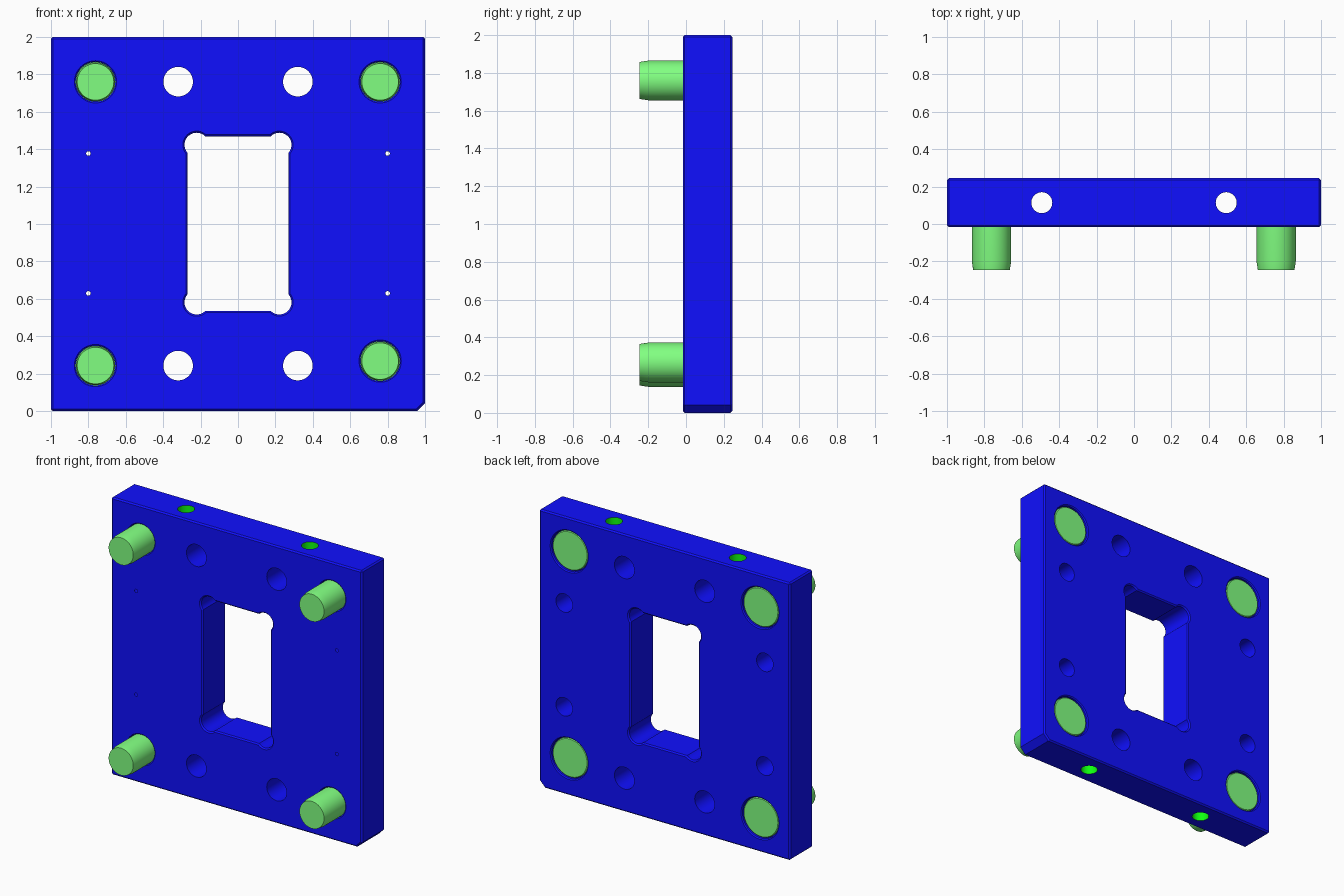
import bpy, bmesh
from math import acos, cos, sin, pi, radians

if "Cube" in bpy.data.objects:
    bpy.data.objects.remove(bpy.data.objects["Cube"])

Y0, Y1 = -0.017, 0.245          # plate front and back
PINS = [(-0.762, 1.76), (0.76, 1.76), (-0.762, 0.243), (0.76, 0.267)]
SEG = 48
SMOOTH = radians(20)


def material(name, rgb):
    m = bpy.data.materials.new(name)
    m.diffuse_color = (*rgb, 1)
    m.use_nodes = True
    m.node_tree.nodes["Principled BSDF"].inputs["Base Color"].default_value = m.diffuse_color
    return m


BLUE = material("blue", (0.005, 0.005, 1.0))
LIGHT = material("light_green", (0.22, 1.0, 0.22))
GREEN = material("hole_green", (0.005, 1.0, 0.005))


def loft(bm, rings, mat=0):
    """Closed solid through a stack of equal-length point rings."""
    vs = [[bm.verts.new(p) for p in r] for r in rings]
    n = len(vs[0])
    faces = [bm.faces.new(vs[0]), bm.faces.new(vs[-1][::-1])]
    for a, b in zip(vs, vs[1:]):
        for i in range(n):
            j = (i + 1) % n
            faces.append(bm.faces.new((a[j], a[i], b[i], b[j])))
    for f in faces:
        f.material_index = mat


def lathe(bm, x, z, profile):
    """Turned solid along y; profile is (radius, y) pairs."""
    loft(bm, [[(x + r * cos(2 * pi * i / SEG), y, z + r * sin(2 * pi * i / SEG))
               for i in range(SEG)] for r, y in profile])


def to_object(bm, name, mats):
    bmesh.ops.recalc_face_normals(bm, faces=bm.faces)
    me = bpy.data.meshes.new(name)
    bm.to_mesh(me)
    bm.free()
    for m in mats:
        me.materials.append(m)
    ob = bpy.data.objects.new(name, me)
    bpy.context.collection.objects.link(ob)
    return ob


def activate(ob):
    bpy.ops.object.select_all(action='DESELECT')
    ob.select_set(True)
    bpy.context.view_layer.objects.active = ob


def window_ring(y, grow):
    """Rectangular window with round corner reliefs, offset outward by grow."""
    hx, hz, cx, cz, r = 0.27 + grow, 0.467 + grow, 0.221, 0.421, 0.065 + grow
    a0, a1 = -acos((hx - cx) / r), pi / 2 + acos((hz - cz) / r)
    n = 20
    arc = [(cx + r * cos(a0 + (a1 - a0) * i / n), cz + r * sin(a0 + (a1 - a0) * i / n))
           for i in range(n + 1)]
    pts = []
    for sx, sz in ((1, 1), (-1, 1), (-1, -1), (1, -1)):
        pts += [(sx * x, y, 1.002 + sz * z) for x, z in (arc if sx * sz > 0 else arc[::-1])]
    return pts


# plate: square with one clipped corner and fine chamfers
bm = bmesh.new()
outline = [(-1, 0), (0.957, 0), (1, 0.043), (1, 2), (-1, 2)]
loft(bm, [[(x, y, z) for x, z in outline] for y in (Y0, Y1)])
bmesh.ops.recalc_face_normals(bm, faces=bm.faces)
keep = [e for e in bm.edges if e.calc_face_angle() > radians(60)]
bmesh.ops.bevel(bm, geom=keep, offset=0.01, segments=1, affect='EDGES')
plate = to_object(bm, "plate", [BLUE, GREEN])

# all openings in one cutter
E, C = 0.02, 0.009
bm = bmesh.new()
loft(bm, [window_ring(y, g) for y, g in
          ((Y0 - E, C + E), (Y0 + C, 0), (Y1 - C, 0), (Y1 + E, C + E))])
for x, z in PINS:                                   # stepped pin bores
    lathe(bm, x, z, [(0.113 + E, Y0 - E), (0.106, Y0 + 0.007), (0.106, 0.14),
                     (0.145, 0.14), (0.145, Y1 - 0.007), (0.152 + E, Y1 + E)])
for s in (-1, 1):
    for z in (0.243, 1.761):                        # bolt holes
        lathe(bm, s * 0.32, z, [(0.079, Y0 - E), (0.079, Y1 + E)])
    for z in (0.629, 1.377):                        # drilled from the back
        lathe(bm, s * 0.8, z, [(0.012, Y0 - E), (0.012, Y0 + 0.002), (0.066, 0.03),
                               (0.066, Y1 + E)])
    # long vertical holes
    loft(bm, [[(s * 0.493 + 0.056 * cos(2 * pi * i / SEG),
                0.114 + 0.056 * sin(2 * pi * i / SEG), z) for i in range(SEG)]
              for z in (-0.1, 2.1)], 1)
cutter = to_object(bm, "cutter", [BLUE, GREEN])
cutter.hide_render = True

activate(plate)
mod = plate.modifiers.new("openings", 'BOOLEAN')
mod.operation, mod.solver, mod.object = 'DIFFERENCE', 'EXACT', cutter
bpy.ops.object.modifier_apply(modifier=mod.name)
bpy.data.objects.remove(cutter)
bpy.ops.object.shade_smooth_by_angle(angle=SMOOTH)

# headed guide pins
for i, (x, z) in enumerate(PINS):
    bm = bmesh.new()
    lathe(bm, x, z, [(0.098, -0.245), (0.105, -0.2), (0.105, 0.141),
                     (0.141, 0.141), (0.141, 0.229), (0.135, 0.235)])
    pin = to_object(bm, f"guide_pin_{i + 1}", [LIGHT])
    activate(pin)
    bpy.ops.object.shade_smooth_by_angle(angle=SMOOTH)
